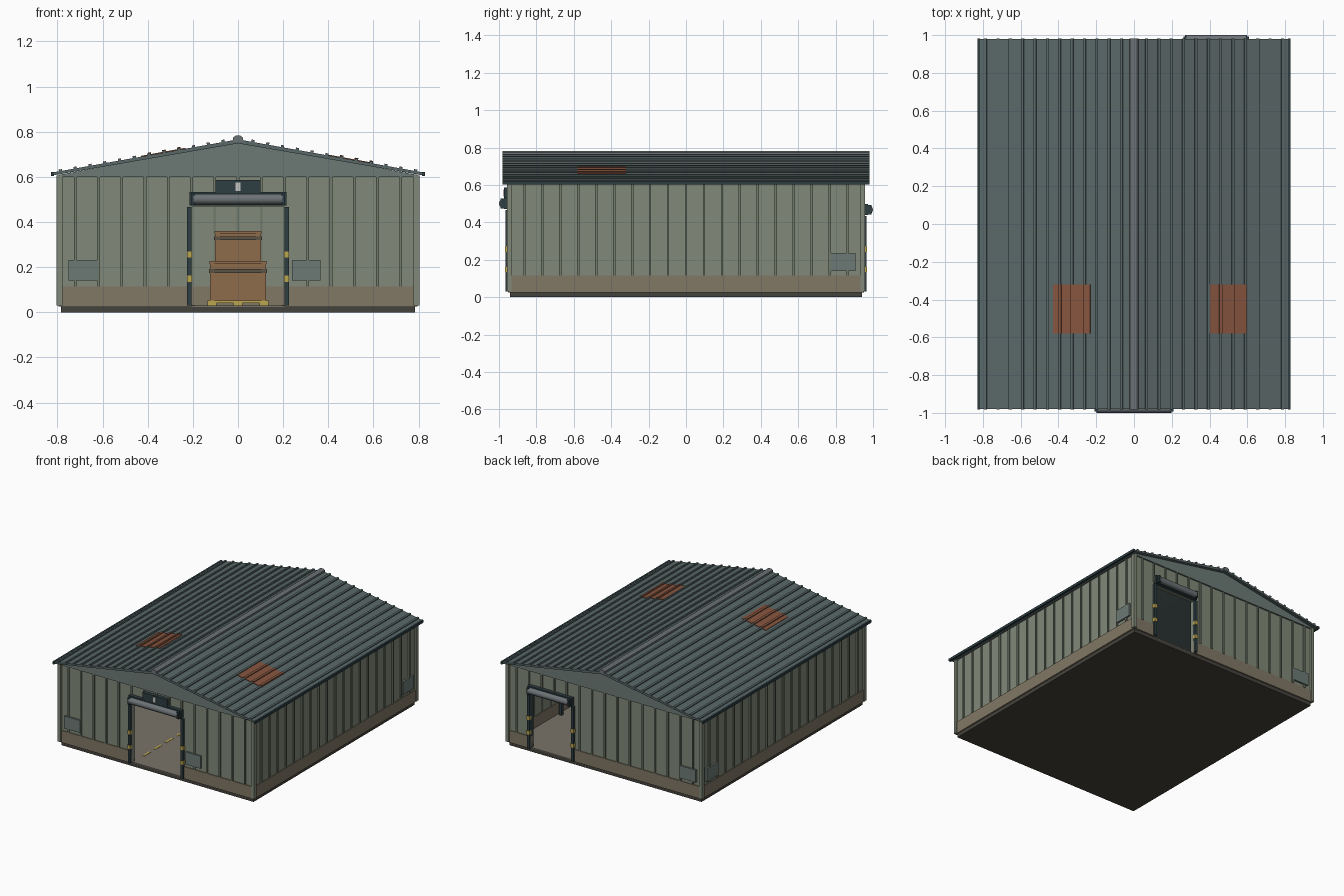
import bpy, math
from mathutils import Vector, Matrix

if "Cube" in bpy.data.objects:
    bpy.data.objects.remove(bpy.data.objects["Cube"])

COLORS = {
    "olive": (.22, .25, .19), "olive_dark": (.17, .20, .15), "roof": (.10, .135, .135),
    "tan": (.22, .185, .13), "rust": (.24, .09, .05), "bluegrey": (.15, .195, .18),
    "teal": (.027, .048, .054), "crate": (.27, .15, .07), "yellow": (.5, .38, .08),
    "steel": (.15, .17, .18), "concrete": (.19, .17, .14), "dark": (.06, .055, .045),
    "light": (.55, .56, .52), "strap": (.1, .085, .06), "orange": (.4, .15, .05)}
MATS = {}


def mat(key):
    if key not in MATS:
        m = bpy.data.materials.new(key)
        m.diffuse_color = (*COLORS[key], 1)
        m.use_nodes = True
        m.node_tree.nodes["Principled BSDF"].inputs["Base Color"].default_value = m.diffuse_color
        MATS[key] = m
    return MATS[key]


def mesh(name, verts, faces, key):
    me = bpy.data.meshes.new(name)
    me.from_pydata(verts, [], faces)
    me.materials.append(mat(key))
    ob = bpy.data.objects.new(name, me)
    bpy.context.collection.objects.link(ob)
    return ob


def boxes(name, items, key):
    """One object from many boxes (x0,x1,y0,y1,z0,z1[,tilt about y])."""
    vs, fs = [], []
    for it in items:
        x, y, z = it[0:2], it[2:4], it[4:6]
        c = Vector((sum(x) / 2, sum(y) / 2, sum(z) / 2))
        r = Matrix.Rotation(it[6] if len(it) > 6 else 0, 3, 'Y')
        n = len(vs)
        vs += [c + r @ (Vector((a, b, d)) - c) for d in z for a, b in
               ((x[0], y[0]), (x[1], y[0]), (x[1], y[1]), (x[0], y[1]))]
        fs += [[n + i for i in f] for f in ((3, 2, 1, 0), (4, 5, 6, 7), (0, 1, 5, 4),
                                            (1, 2, 6, 5), (2, 3, 7, 6), (3, 0, 4, 7))]
    return mesh(name, vs, fs, key)


def prism(name, prof, y0, y1, key):
    """Extrude an xz profile along y."""
    n = len(prof)
    vs = [(x, y, z) for y in (y0, y1) for x, z in prof]
    fs = [list(range(n)), list(range(2 * n - 1, n - 1, -1))]
    fs += [(i, i + n, (i + 1) % n + n, (i + 1) % n) for i in range(n)]
    return mesh(name, vs, fs, key)


def ymm(s, a, b):
    return (min(s * a, s * b), max(s * a, s * b))


WX, WY, T, FLOOR, TOP = .79, .945, .022, .03, .605
SLOPE = math.atan(.15 / .825)


def roof_z(x):
    return .765 - abs(x) * .15 / .825


# Slab and floor
boxes("slab", [(-.785, .785, -.94, .94, 0, .024)], "dark")
boxes("floor", [(-.785, .785, -.94, .94, .024, FLOOR)], "concrete")
boxes("lane_dashes", [(s * .2 - .008, s * .2 + .008, -.82 + i * .13, -.74 + i * .13, .0295, .032)
                      for s in (-1, 1) for i in range(13)], "yellow")


# End walls with door openings
def end_wall(label, s, x0, x1, ztop):
    ya, yb = ymm(s, WY - T, WY)
    boxes(label + "_wall", [(-WX, x0, ya, yb, FLOOR, TOP), (x1, WX, ya, yb, FLOOR, TOP),
                            (x0, x1, ya, yb, ztop, TOP)], "olive")
    ka, kb = ymm(s, WY - T - .004, WY + .006)
    boxes(label + "_kick_wall", [(-WX, x0, ka, kb, FLOOR - .004, .115),
                                 (x1, WX, ka, kb, FLOOR - .004, .115)], "tan")
    ra, rb = ymm(s, WY - T - .004, WY + .009)
    ribs = []
    for i in range(-7, 8):
        x = i * .103
        over = x0 - .03 < x < x1 + .03
        ribs.append((x - .006, x + .006, ra, rb, ztop + .02 if over else .115, TOP - .003))
    boxes(label + "_wall_ribs", ribs, "olive_dark")
    ga, gb = ymm(s, WY - T, WY + .011)
    prism(label + "_gable", [(-.795, .60), (.795, .60), (.795, roof_z(.795) - .012),
                             (0, .755), (-.795, roof_z(.795) - .012)], ga, gb, "bluegrey")
    # Door frame, hazard blocks and roller shutter
    pa, pb = ymm(s, WY - T - .005, WY + .02)
    boxes(label + "_door_posts", [(x0 - .02, x0, pa, pb, FLOOR, ztop),
                                  (x1, x1 + .02, pa, pb, FLOOR, ztop)], "teal")
    ha, hb = ymm(s, WY, WY + .023)
    boxes(label + "_hazard_blocks", [(x - .012, x + .012, ha, hb, z - .014, z + .014)
                                     for x in (x0 - .01, x1 + .01) for z in (.148, .256)], "yellow")
    oa, ob_ = ymm(s, WY - .01, WY + .028)
    boxes(label + "_shutter_housing", [(x0 - .01, x1 + .01, oa, ob_, ztop + .005, ztop + .065)], "teal")
    ea, eb = ymm(s, WY, .992)
    boxes(label + "_shutter_end_plates", [(x - .008, x + .008, ea, eb, ztop + .008, ztop + .06)
                                          for x in (x0 + .005, x1 - .005)], "teal")
    bpy.ops.mesh.primitive_cylinder_add(vertices=16, radius=.023, depth=x1 - x0 - .012,
                                        location=((x0 + x1) / 2, s * .977, ztop + .034),
                                        rotation=(0, math.pi / 2, 0))
    roll = bpy.context.object
    roll.name = label + "_shutter_roll"
    roll.data.materials.append(mat("steel"))
    bpy.ops.object.shade_smooth_by_angle()


end_wall("front", -1, -.205, .205, .467)
end_wall("back", 1, .265, .605, .433)

# Motor box over the front door
boxes("motor_box", [(-.1, .1, -.972, -.94, .53, .585)], "teal")
boxes("motor_box_plate", [(-.011, .011, -.976, -.97, .538, .575)], "light")

# Side walls
boxes("side_walls", [(*ymm(s, WX - T, WX), -WY, WY, FLOOR, TOP) for s in (-1, 1)], "olive")
boxes("side_kick_walls", [(*ymm(s, WX - T - .004, WX + .006), -WY, WY, FLOOR - .004, .115)
                          for s in (-1, 1)], "tan")
boxes("side_wall_ribs", [(*ymm(s, WX - T - .004, WX + .009), i * .096 - .006, i * .096 + .006,
                          .115, TOP - .003) for s in (-1, 1) for i in range(-9, 10)], "olive_dark")
boxes("corner_trims", [b for s in (-1, 1) for t in (-1, 1) for b in (
    (*ymm(s, .778, .803), *ymm(t, .933, .958), FLOOR, TOP),)], "olive")

# Repair patches
boxes("front_patches", [(-.75, -.62, -.958, -.945, .14, .232),
                        (.24, .365, -.958, -.945, .14, .232)], "bluegrey")
boxes("back_patch", [(-.75, -.62, .945, .958, .14, .232)], "bluegrey")
boxes("side_patches", [(*ymm(s, .79, .804), .775, .905, .14, .236) for s in (-1, 1)], "bluegrey")

# Roof sheet, seams, ridge cap, eave trims
prism("roof", [(-.828, .605), (0, .748), (.828, .605), (.828, .618), (0, .766), (-.828, .618)],
      -.98, .98, "roof")
boxes("roof_seams", [(x - .007, x + .007, -.981, .981, roof_z(x) - .008, roof_z(x) + .011,
                      SLOPE if x > 0 else -SLOPE)
                     for s in (-1, 1) for x in [s * .0655 * i for i in range(1, 13)]], "roof")
prism("ridge_cap", [(-.024, .755), (.024, .755), (.022, .774), (.01, .782), (-.01, .782),
                    (-.022, .774)], -.982, .982, "steel")
boxes("eave_trims", [(*ymm(s, .815, .829), -.982, .982, .603, .622) for s in (-1, 1)], "teal")

# Rust coloured roof sheets
for side, x0, x1 in (("left", -.43, -.23), ("right", .40, .60)):
    s = 1 if x0 > 0 else -1
    xm = (x0 + x1) / 2
    its = [(x0, x1, -.58, -.32, roof_z(xm) - .002, roof_z(xm) + .006, s * SLOPE)]
    its += [(x - .008, x + .008, -.58, -.32, roof_z(x), roof_z(x) + .014, s * SLOPE)
            for x in [s * .0655 * i for i in range(1, 13)] if x0 < x < x1]
    boxes(side + "_rust_sheet", its, "rust")

# Crate stack on a pallet
CY = .2
boxes("pallet", [(-.135, .135, CY - .13, CY + .13, .042, .052)] +
      [(x - .02, x + .02, CY - .13, CY + .13, FLOOR, .042) for x in (-.115, 0, .115)], "yellow")


def crate(label, w, z0, z1, cx, cy):
    boxes(label, [(cx - w + .005, cx + w - .005, cy - w + .005, cy + w - .005, z0, z1)] +
          [(cx + a * w - .011 - a * .011, cx + a * w + .011 - a * .011,
            cy + b * w - .011 - b * .011, cy + b * w + .011 - b * .011, z0, z1)
           for a in (-1, 1) for b in (-1, 1)] +
          [(cx - w - .002, cx + w + .002, cy - w - .002, cy + w + .002, z1 - .012, z1 + .001)], "crate")
    zs = z1 - .05 if z1 - z0 > .15 else z1 - .04
    boxes(label + "_strap", [(cx - w - .004, cx + w + .004, cy - w - .004, cy + w + .004,
                              zs, zs + .016)], "strap")


crate("lower_crate", .125, .052, .225, 0, CY)
crate("upper_crate", .102, .228, .36, 0, CY)

# Storage rack along the right wall
ys = (-.4, 0, .4)
boxes("rack_posts", [(x - .01, x + .01, y - .01, y + .01, FLOOR, .42)
                     for x in (.6, .74) for y in ys], "teal")
boxes("rack_beams", [(x - .008, x + .008, -.4, .4, z, z + .025)
                     for x in (.6, .74) for z in (.13, .3)], "orange")
boxes("rack_shelves", [(.6, .74, -.4, .4, z + .02, z + .028) for z in (.13, .3)], "crate")
